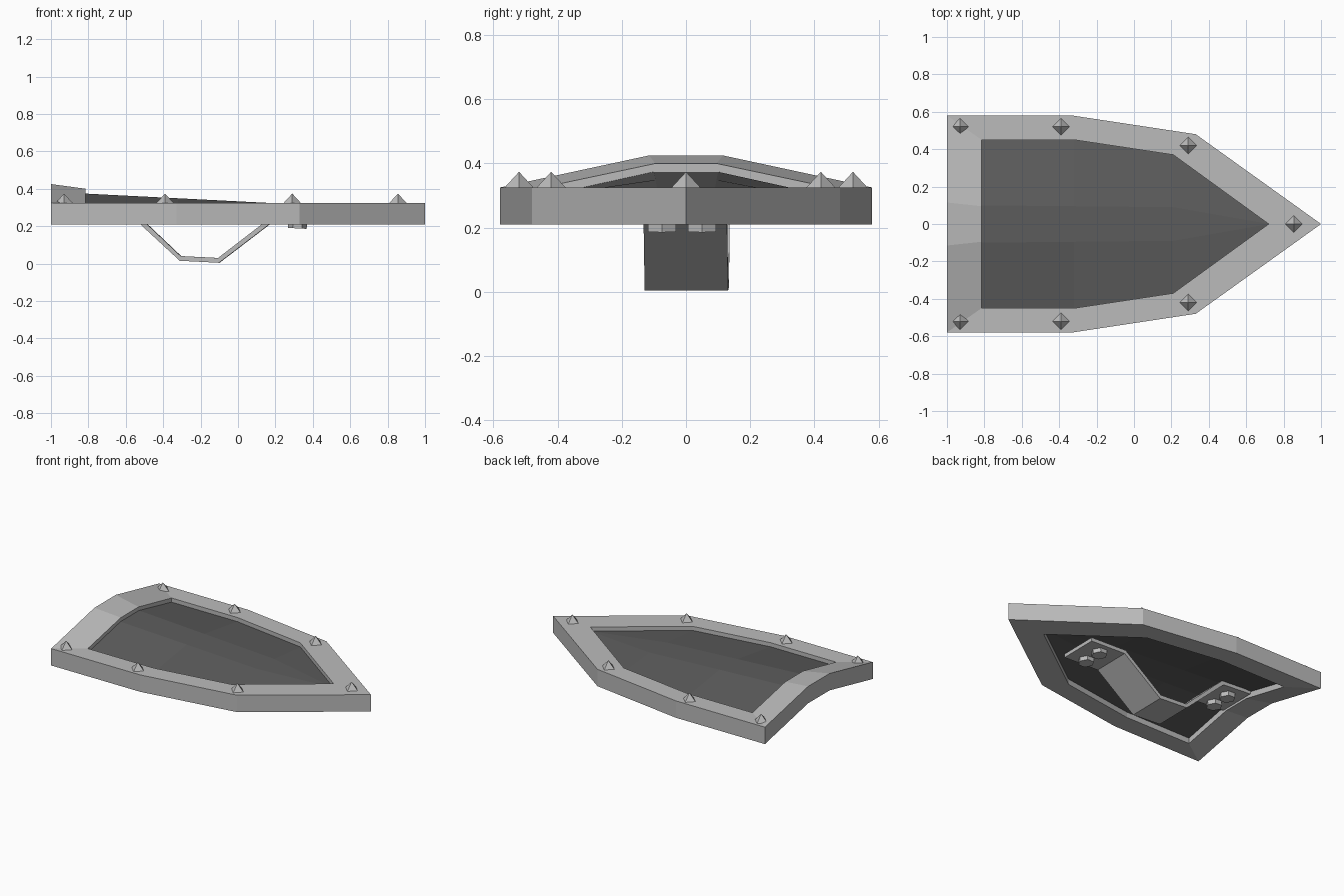
import bpy
import bmesh
import math
from mathutils import Matrix, Vector

if "Cube" in bpy.data.objects:
    bpy.data.objects.remove(bpy.data.objects["Cube"], do_unlink=True)


def material(name, value):
    mat = bpy.data.materials.new(name)
    mat.use_nodes = True
    colour = (value, value, value, 1)
    mat.diffuse_color = colour
    mat.node_tree.nodes["Principled BSDF"].inputs["Base Color"].default_value = colour
    return mat


STEEL = material("light grey steel", 0.5)
PANEL = material("dark grey panel", 0.11)


def finish(name, bm, mat):
    bmesh.ops.recalc_face_normals(bm, faces=bm.faces[:])
    mesh = bpy.data.meshes.new(name)
    bm.to_mesh(mesh)
    bm.free()
    mesh.materials.append(mat)
    obj = bpy.data.objects.new(name, mesh)
    bpy.context.collection.objects.link(obj)
    return obj


def mirrored_loop(half):
    """Closed outline from a tip-to-back half; the tip lies on the axis."""
    return [Vector(p) for p in half] + [Vector((x, -y, z)) for x, y, z in reversed(half[1:])]


# Shield rim: outer and inner outlines, arched at the broad end
RIM_TOP, RIM_DEPTH = 0.325, 0.115
outer = mirrored_loop([(1, 0, RIM_TOP), (0.33, 0.48, RIM_TOP), (-0.33, 0.58, RIM_TOP),
                       (-1, 0.58, RIM_TOP), (-1, 0.115, 0.425)])
inner = mirrored_loop([(0.72, 0, RIM_TOP), (0.21, 0.37, RIM_TOP), (-0.32, 0.45, RIM_TOP),
                       (-0.815, 0.45, RIM_TOP), (-0.815, 0.095, 0.40)])
drop = Vector((0, 0, -RIM_DEPTH))
bm = bmesh.new()
rings = [[bm.verts.new(p) for p in loop]
         for loop in (outer, inner, [p + drop for p in inner], [p + drop for p in outer])]
count = len(outer)
for k in range(4):
    a, b = rings[k], rings[(k + 1) % 4]
    for i in range(count):
        j = (i + 1) % count
        bm.faces.new((a[i], a[j], b[j], b[i]))
finish("shield_rim", bm, STEEL)

# Recessed panel: a central ridge falling towards the tip and the sides
EDGE, THICK = 0.297, 0.05
edge_half = [(0.21, 0.37), (-0.32, 0.45), (-0.815, 0.45)]
ridge_half = [(0.21, 0.09, 0.322), (-0.32, 0.095, 0.349), (-0.815, 0.1, 0.374)]
bm = bmesh.new()
layers = []
for dz in (0, -THICK):
    tip = bm.verts.new((0.72, 0, EDGE + dz))
    rows = [[bm.verts.new((x, s * y, z + dz)) for x, y, z in pts]
            for s, pts in ((1, [(x, y, EDGE) for x, y in edge_half]), (1, ridge_half),
                           (-1, ridge_half), (-1, [(x, y, EDGE) for x, y in edge_half]))]
    for a, b in zip(rows, rows[1:]):
        bm.faces.new((tip, a[0], b[0]))
        for i in range(2):
            bm.faces.new((a[i], a[i + 1], b[i + 1], b[i]))
    layers.append([tip] + rows[0] + [rows[1][2], rows[2][2]] + rows[3][::-1])
top, bottom = layers
for i in range(len(top)):
    j = (i + 1) % len(top)
    bm.faces.new((top[i], top[j], bottom[j], bottom[i]))
finish("shield_panel", bm, PANEL)

# Pyramid studs on the rim
stud_spots = [(0.855, 0)] + [(x, s * y) for x, y in ((0.29, 0.42), (-0.39, 0.52), (-0.93, 0.52))
                             for s in (1, -1)]
for n, (x, y) in enumerate(stud_spots):
    bm = bmesh.new()
    bmesh.ops.create_cone(bm, cap_ends=True, segments=4, radius1=0.046, radius2=0, depth=0.05,
                          matrix=Matrix.Translation((x, y, RIM_TOP + 0.024)))
    finish(f"rim_stud_{n + 1}", bm, STEEL)

# Bent strap handle under the panel
YAW = Matrix.Rotation(-0.012, 4, "Z")
lower = [(-0.81, 0.295), (-0.6, 0.283), (-0.31, 0.015), (-0.1, 0.004), (0.18, 0.218), (0.44, 0.211)]
upper = [(-0.81, 0.32), (-0.588, 0.308), (-0.305, 0.04), (-0.105, 0.03), (0.172, 0.243), (0.44, 0.236)]
bm = bmesh.new()
strips = [[[bm.verts.new((x, y, z)) for x, z in pts] for pts in (lower, upper)] for y in (-0.13, 0.13)]
(nl, nu), (fl, fu) = strips
for i in range(len(lower) - 1):
    for a, b in ((nl, nu), (nu, fu), (fu, fl), (fl, nl)):
        bm.faces.new((a[i], a[i + 1], b[i + 1], b[i]))
for i in (0, -1):
    bm.faces.new((nl[i], nu[i], fu[i], fl[i]))
bm.transform(YAW)
finish("strap_handle", bm, STEEL)

# Hexagonal bolts, a pair through each end of the strap
PITCH = Matrix.Rotation(0.05, 4, "Y")
for end, x, z in (("back", -0.7, 0.274), ("front", 0.318, 0.203)):
    for side, y in (("right", -0.075), ("left", 0.05)):
        bm = bmesh.new()
        bmesh.ops.create_cone(bm, cap_ends=True, segments=6, radius1=0.05, radius2=0.05, depth=0.03,
                              matrix=Matrix.Translation((x, y, z)) @ PITCH
                              @ Matrix.Rotation(math.radians(30), 4, "Z"))
        finish(f"{end}_{side}_bolt", bm, STEEL)
